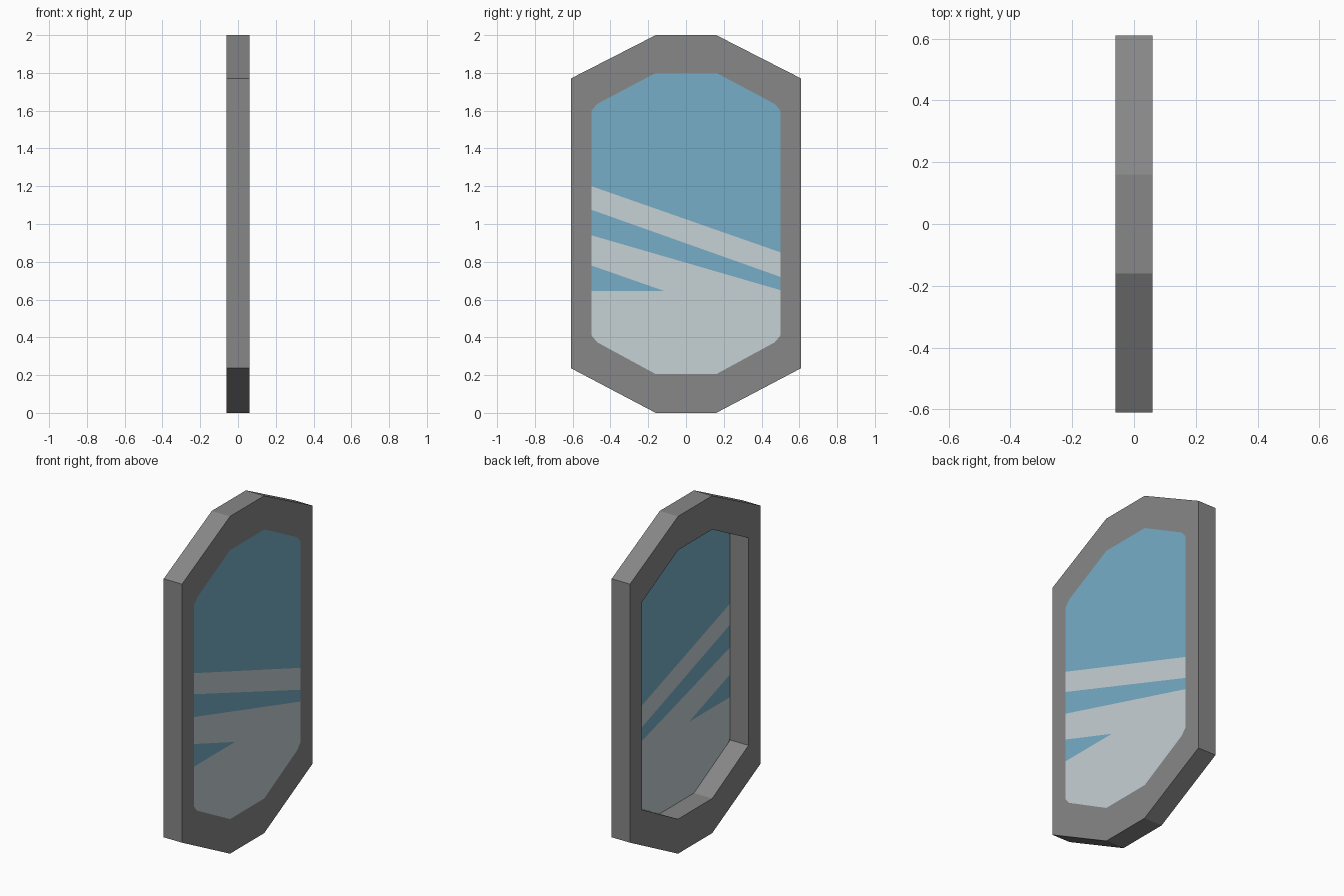
import bpy, bmesh
from mathutils import Vector

if "Cube" in bpy.data.objects:
    bpy.data.objects.remove(bpy.data.objects["Cube"])

HALF = 0.06  # half thickness of the frame


def lin(hex_code):
    out = []
    for i in (0, 2, 4):
        c = int(hex_code[i:i + 2], 16) / 255
        out.append(c / 12.92 if c <= 0.04045 else ((c + 0.055) / 1.055) ** 2.4)
    return (*out, 1.0)


def material(name, hex_code):
    m = bpy.data.materials.new(name)
    m.diffuse_color = lin(hex_code)
    m.use_nodes = True
    m.node_tree.nodes["Principled BSDF"].inputs["Base Color"].default_value = m.diffuse_color
    return m


def octagon(half_y, flat_y, z0, z1, z2, z3):
    """Counter-clockwise outline in the YZ plane, as seen from +x."""
    right = [(flat_y, z0), (half_y, z1), (half_y, z2), (flat_y, z3)]
    return right + [(-y, z) for y, z in reversed(right)]


def make_object(name, bm, mats):
    mesh = bpy.data.meshes.new(name)
    bm.to_mesh(mesh)
    bm.free()
    for m in mats:
        mesh.materials.append(m)
    ob = bpy.data.objects.new(name, mesh)
    bpy.context.collection.objects.link(ob)
    return ob


grey = material("frame grey", "868786")
blue = material("glass blue", "77AEC8")
pale = material("reflection pale", "C6D1D4")

outer = octagon(0.61, 0.16, 0.0, 0.237, 1.77, 2.0)
inner = octagon(0.50, 0.16, 0.205, 0.39, 1.62, 1.80)

# Frame: four rings joined into a closed octagonal band
bm = bmesh.new()
rings = [[bm.verts.new((x, y, z)) for y, z in prof]
         for prof, x in ((outer, HALF), (outer, -HALF), (inner, -HALF), (inner, HALF))]
for k in range(4):
    a, b = rings[k], rings[(k + 1) % 4]
    for i in range(8):
        j = (i + 1) % 8
        bm.faces.new((a[i], b[i], b[j], a[j]))
bmesh.ops.recalc_face_normals(bm, faces=bm.faces)
make_object("mirror_frame", bm, [grey])

# Glass: one flush sheet on the +x side, cut along the reflection edges
bm = bmesh.new()
bm.faces.new([bm.verts.new((HALF, y, z)) for y, z in inner])

# Reflection edges as (z at y=-0.5, z at y=+0.5)
band_top, band_low = (1.20, 0.85), (1.075, 0.72)
sweep_top, wedge_top, wedge_low = (0.94, 0.65), (0.78, 0.43), (0.645, 0.645)
MID, CY, CZ = 1.005, 0.036, 0.03


def cut(point, normal):
    bmesh.ops.bisect_plane(bm, geom=bm.verts[:] + bm.edges[:] + bm.faces[:],
                           plane_co=Vector(point), plane_no=Vector(normal), dist=1e-5)


for z0, z1 in (band_top, band_low, sweep_top, wedge_top, wedge_low):
    cut((0, -0.5, z0), (0, z0 - z1, 1))
for sy in (-1, 1):
    for sz in (-1, 1):
        cut((0, sy * 0.5, MID + sz * 0.595), (0, sy * CY, sz * CZ))


def below(line, c):
    return c.z < line[0] + (line[1] - line[0]) * (c.y + 0.5)


for f in bm.faces:
    c = f.calc_center_median()
    corner = CY * (abs(c.y) - 0.5) + CZ * (abs(c.z - MID) - 0.595) > 0
    band = below(band_top, c) and not below(band_low, c)
    wedge = below(wedge_top, c) and not below(wedge_low, c)
    sweep = below(sweep_top, c) and not wedge
    f.material_index = 2 if corner else int(band or sweep)
    if f.normal.x < 0:
        f.normal_flip()
make_object("mirror_glass", bm, [blue, pale, grey])
